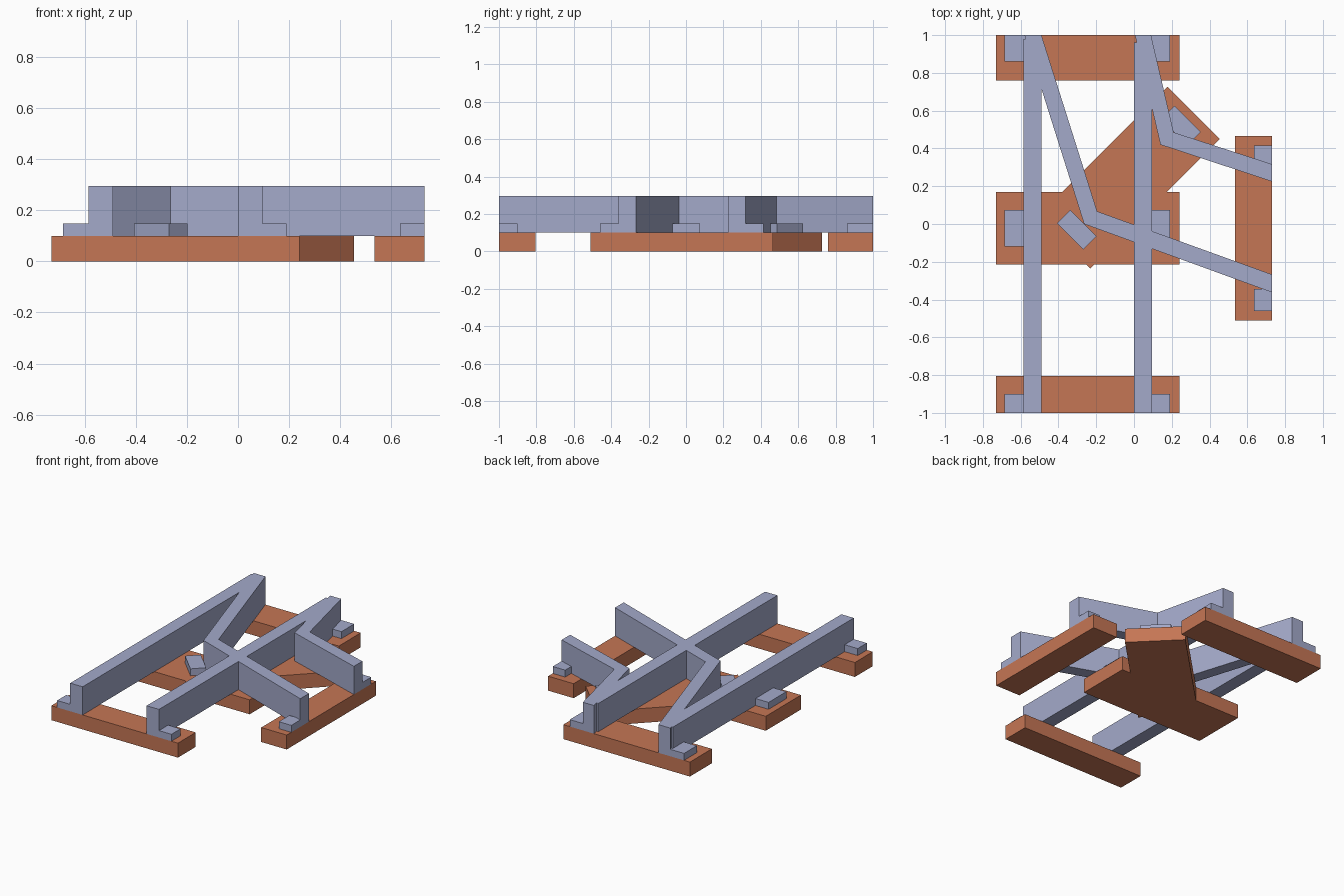
import bpy, bmesh, math

if "Cube" in bpy.data.objects:
    bpy.data.objects.remove(bpy.data.objects["Cube"])

def material(name, rgb):
    m = bpy.data.materials.new(name)
    m.diffuse_color = (*rgb, 1)
    m.use_nodes = True
    m.node_tree.nodes["Principled BSDF"].inputs["Base Color"].default_value = m.diffuse_color
    return m

wood = material("orange_brown_wood", (0.56, 0.18, 0.09))
steel = material("blue_grey_steel", (0.37, 0.40, 0.59))

SLEEPER_TOP, PLATE_TOP, RAIL_TOP = 0.10, 0.148, 0.295

def prism(name, outline, z0, z1, mat):
    """Extrude a flat outline from z0 up to z1."""
    bm = bmesh.new()
    face = bm.faces.new([bm.verts.new((x, y, z0)) for x, y in outline])
    ext = bmesh.ops.extrude_face_region(bm, geom=[face])
    for v in ext["geom"]:
        if isinstance(v, bmesh.types.BMVert):
            v.co.z = z1
    bmesh.ops.recalc_face_normals(bm, faces=bm.faces)
    me = bpy.data.meshes.new(name)
    bm.to_mesh(me)
    bm.free()
    me.materials.append(mat)
    ob = bpy.data.objects.new(name, me)
    bpy.context.collection.objects.link(ob)
    return ob

def box(name, x0, x1, y0, y1, z0, z1, mat):
    return prism(name, [(x0, y0), (x1, y0), (x1, y1), (x0, y1)], z0, z1, mat)

# straight-track sleepers with a fastening plate outside each rail
for label, y0, y1, p0, p1 in (("front", -1, -0.805, -1, -0.90),
                              ("middle", -0.215, 0.17, -0.12, 0.075),
                              ("back", 0.76, 1, 0.86, 1)):
    box(label + "_sleeper", -0.73, 0.24, y0, y1, 0, SLEEPER_TOP, wood)
    box(label + "_left_plate", -0.685, -0.57, p0, p1, SLEEPER_TOP, PLATE_TOP, steel)
    box(label + "_right_plate", 0.08, 0.19, p0, p1, SLEEPER_TOP, PLATE_TOP, steel)

# side sleeper under the diverging track
box("side_sleeper", 0.535, 0.73, -0.51, 0.465, 0, SLEEPER_TOP, wood)
box("side_back_plate", 0.635, 0.73, 0.30, 0.415, SLEEPER_TOP, PLATE_TOP, steel)
box("side_front_plate", 0.635, 0.73, -0.46, -0.345, SLEEPER_TOP, PLATE_TOP, steel)

# diagonal sleeper and plates, turned 45 degrees
diagonal = [box("diagonal_sleeper", -0.485, 0.485, -0.195, 0.195, 0, SLEEPER_TOP, wood),
            box("diagonal_back_plate", 0.34, 0.44, -0.098, 0.098, SLEEPER_TOP, PLATE_TOP, steel),
            box("diagonal_front_plate", -0.44, -0.34, -0.098, 0.098, SLEEPER_TOP, PLATE_TOP, steel)]
for ob in diagonal:
    ob.location = (-0.0275, 0.245, 0)
    ob.rotation_euler.z = math.radians(45)

# straight rails
box("left_straight_rail", -0.585, -0.49, -1, 0.98, SLEEPER_TOP, RAIL_TOP, steel)
box("right_straight_rail", 0, 0.095, -1, 0.96, SLEEPER_TOP, RAIL_TOP, steel)

# bent diverging rails
prism("left_diverging_rail",
      [(-0.58, 1), (-0.49, 1), (-0.195, 0.067), (0.73, -0.267),
       (0.73, -0.362), (-0.264, 0.0)], SLEEPER_TOP, RAIL_TOP, steel)
prism("right_diverging_rail",
      [(0.005, 1), (0.09, 1), (0.21, 0.485), (0.73, 0.317),
       (0.73, 0.225), (0.14, 0.42)], SLEEPER_TOP, RAIL_TOP, steel)
